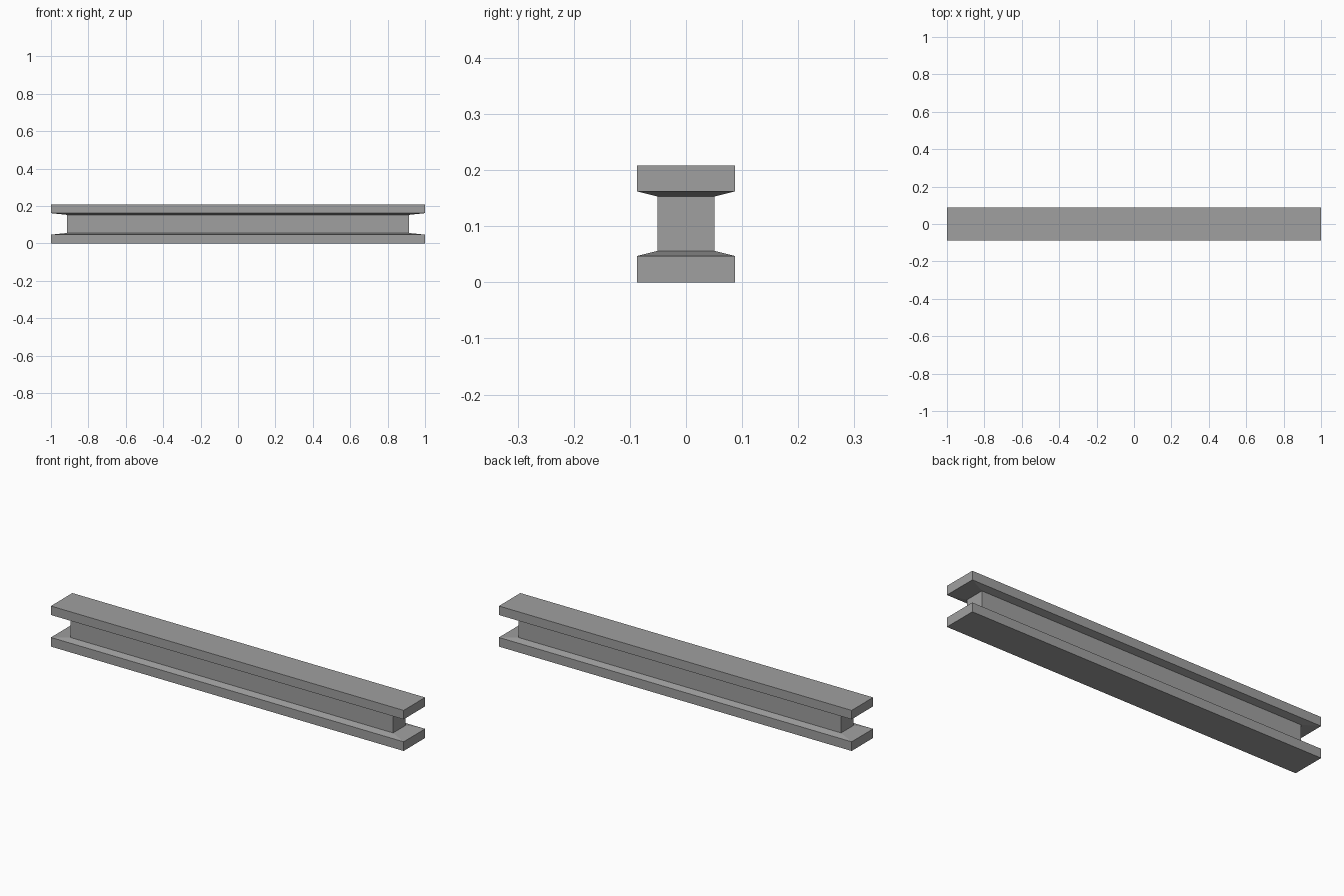
import bpy
import bmesh

cube = bpy.data.objects.get("Cube")
if cube:
    bpy.data.objects.remove(cube, do_unlink=True)

steel = bpy.data.materials.new("grey_steel")
steel.use_nodes = True
grey = (0.35, 0.35, 0.35, 1)
steel.diffuse_color = grey
steel.node_tree.nodes["Principled BSDF"].inputs["Base Color"].default_value = grey

# Half length, half width and height of each rectangular level
flange = (1.0, 0.087)
web = (0.915, 0.051)
levels = [(flange, 0.0), (flange, 0.047), (web, 0.056),
          (web, 0.153), (flange, 0.162), (flange, 0.208)]

# Beam: stacked rectangles joined into one closed shell
bm = bmesh.new()
rings = []
for (hx, hy), z in levels:
    corners = [(-hx, -hy), (hx, -hy), (hx, hy), (-hx, hy)]
    rings.append([bm.verts.new((x, y, z)) for x, y in corners])
for low, high in zip(rings, rings[1:]):
    for i in range(4):
        j = (i + 1) % 4
        bm.faces.new((low[i], low[j], high[j], high[i]))
bm.faces.new(rings[0][::-1])
bm.faces.new(rings[-1])
bmesh.ops.recalc_face_normals(bm, faces=bm.faces)

mesh = bpy.data.meshes.new("beam")
bm.to_mesh(mesh)
bm.free()
mesh.materials.append(steel)
beam = bpy.data.objects.new("beam", mesh)
bpy.context.collection.objects.link(beam)
